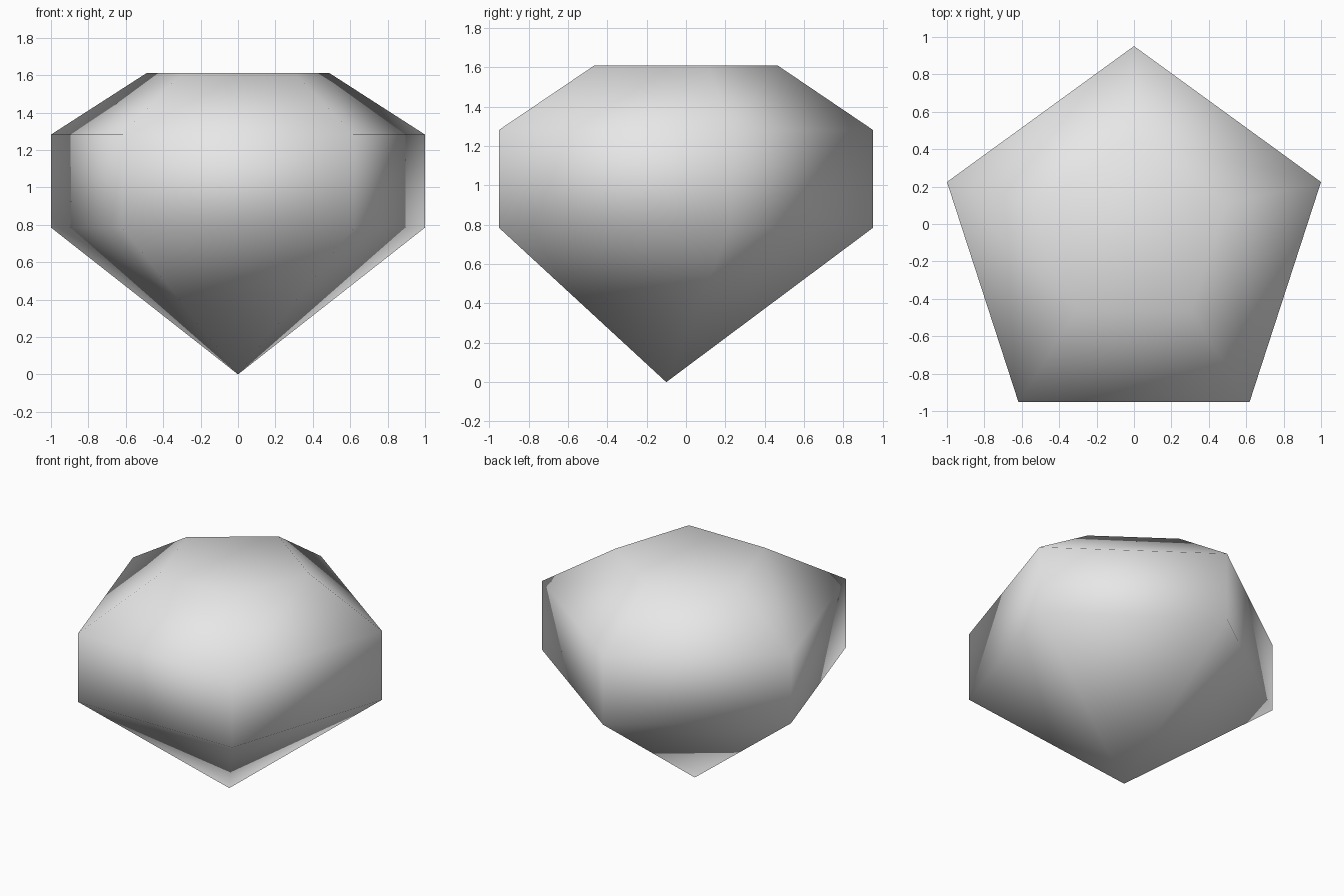
import bpy
import bmesh
from math import sin, cos, tau, pi

# Remove the default object
cube = bpy.data.objects.get("Cube")
if cube:
    bpy.data.objects.remove(cube, do_unlink=True)

SIDES = 5
RADIUS = 1 / sin(tau / SIDES)               # widest span becomes 2 units
CENTRE_Y = -RADIUS * (1 - cos(pi / SIDES)) / 2   # centres the outline in y
GIRDLE_LOW, GIRDLE_HIGH, TABLE_Z = 0.785, 1.282, 1.61
TABLE_SCALE = 0.49

# Stone colour
grey = bpy.data.materials.new("light_grey")
grey.use_nodes = True
grey.diffuse_color = (0.8, 0.8, 0.8, 1)
shader = next(n for n in grey.node_tree.nodes if n.type == "BSDF_PRINCIPLED")
shader.inputs["Base Color"].default_value = grey.diffuse_color

bm = bmesh.new()


def ring(z, scale=1):
    """Five-sided ring, one corner pointing to the back."""
    verts = []
    for i in range(SIDES):
        a = pi / 2 + tau * i / SIDES
        verts.append(bm.verts.new((scale * RADIUS * cos(a),
                                   scale * (CENTRE_Y + RADIUS * sin(a)), z)))
    return verts


def bridge(low, high):
    """Join two rings with pairs of triangles."""
    for i in range(SIDES):
        j = (i + 1) % SIDES
        bm.faces.new((low[i], low[j], high[j]))
        bm.faces.new((low[i], high[j], high[i]))


# Girdle, crown and flat table
low = ring(GIRDLE_LOW)
high = ring(GIRDLE_HIGH)
table = ring(TABLE_Z, TABLE_SCALE)
bridge(low, high)
bridge(high, table)
bm.faces.new(table)

# Pavilion running down to the point
tip = bm.verts.new((0, CENTRE_Y, 0))
for i in range(SIDES):
    bm.faces.new((low[(i + 1) % SIDES], low[i], tip))

# Smooth-shaded stone
for face in bm.faces:
    face.smooth = True
bm.normal_update()
mesh = bpy.data.meshes.new("cut_gem")
bm.to_mesh(mesh)
bm.free()
mesh.materials.append(grey)
gem = bpy.data.objects.new("cut_gem", mesh)
bpy.context.collection.objects.link(gem)
